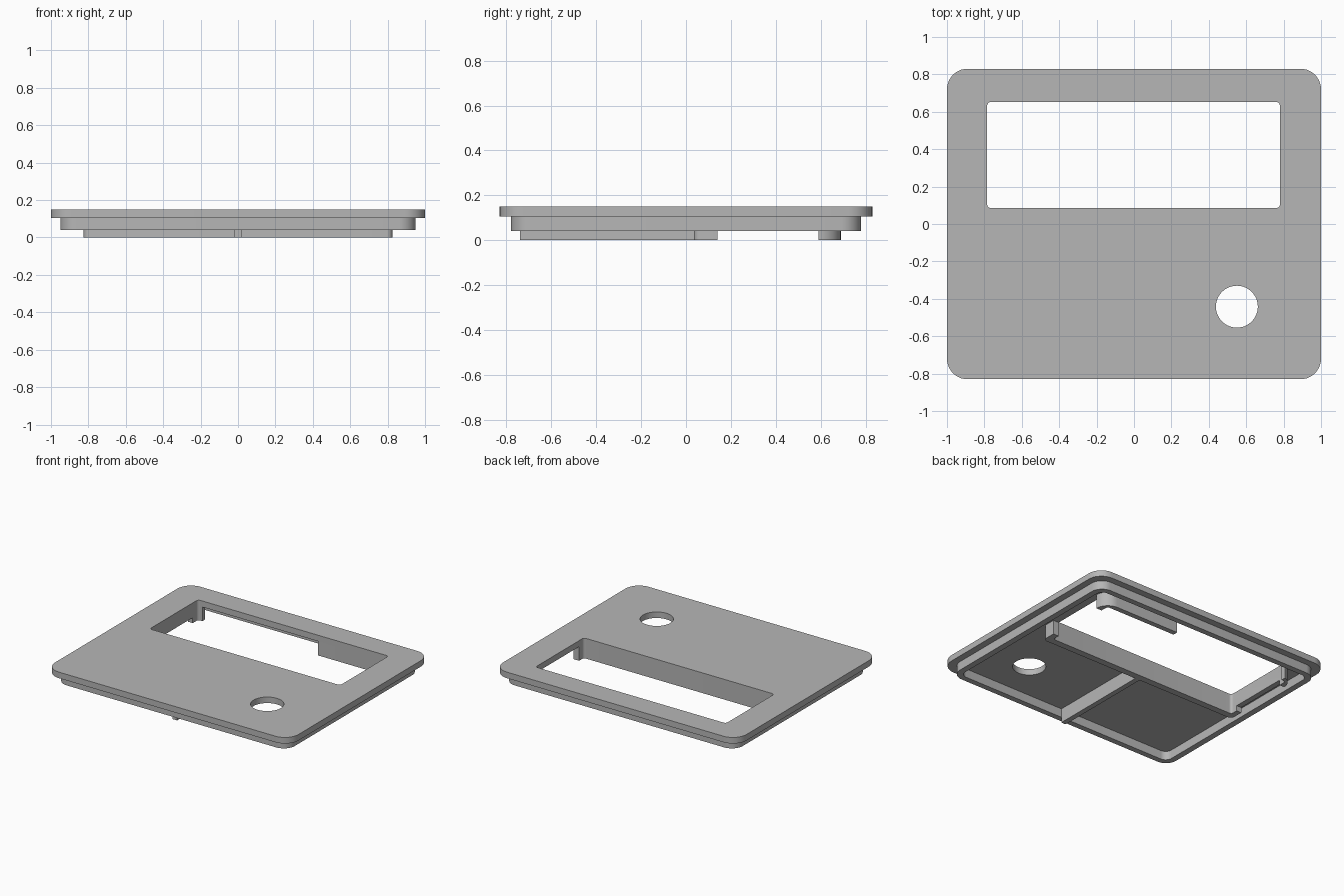
import bpy, bmesh, math

cube = bpy.data.objects.get("Cube")
if cube:
    bpy.data.objects.remove(cube, do_unlink=True)

# Single plain grey plastic
grey = bpy.data.materials.new("grey plastic")
grey.use_nodes = True
colour = (0.47, 0.47, 0.47, 1)
grey.diffuse_color = colour
bsdf = next(n for n in grey.node_tree.nodes if n.type == 'BSDF_PRINCIPLED')
bsdf.inputs["Base Color"].default_value = colour


def rounded(x0, x1, y0, y1, r_low, r_high, steps=10):
    """Rounded rectangle outline, with own radii for the -y and +y corners."""
    corners = [(x1, y1, r_high, 0), (x0, y1, r_high, 1),
               (x0, y0, r_low, 2), (x1, y0, r_low, 3)]
    pts = []
    for cx, cy, r, q in corners:
        mx = cx - r if cx == x1 else cx + r
        my = cy - r if cy == y1 else cy + r
        for i in range(steps + 1 if r else 1):
            a = math.pi / 2 * (q + i / steps)
            pts.append((mx + r * math.cos(a), my + r * math.sin(a)))
    return pts


def circle(cx, cy, r, n=64):
    return [(cx + r * math.cos(math.tau * i / n),
             cy + r * math.sin(math.tau * i / n)) for i in range(n)]


def prism(name, pts, z0, z1):
    """Extrude an outline straight up from z0 to z1."""
    bm = bmesh.new()
    low = bm.faces.new([bm.verts.new((x, y, z0)) for x, y in pts])
    top = bmesh.ops.extrude_face_region(bm, geom=[low])["geom"]
    verts = [v for v in top if isinstance(v, bmesh.types.BMVert)]
    bmesh.ops.translate(bm, verts=verts, vec=(0, 0, z1 - z0))
    bmesh.ops.recalc_face_normals(bm, faces=bm.faces)
    me = bpy.data.meshes.new(name)
    bm.to_mesh(me)
    bm.free()
    me.materials.append(grey)
    ob = bpy.data.objects.new(name, me)
    bpy.context.collection.objects.link(ob)
    return ob


def cut(ob, *cutters):
    """Subtract outlines given as (points, z0, z1)."""
    for pts, z0, z1 in cutters:
        tool = prism("cutter", pts, z0, z1)
        tool.hide_render = True
        mod = ob.modifiers.new("cut", 'BOOLEAN')
        mod.operation = 'DIFFERENCE'
        mod.solver = 'EXACT'
        mod.object = tool
        bpy.context.view_layer.update()
        dg = bpy.context.evaluated_depsgraph_get()
        me = bpy.data.meshes.new_from_object(ob.evaluated_get(dg))
        ob.modifiers.clear()
        ob.data = me
        bpy.data.objects.remove(tool, do_unlink=True)
    return ob


def box(x0, x1, y0, y1):
    return rounded(x0, x1, y0, y1, 0, 0)


TOP, UNDER, RIM = 0.15, 0.105, 0.04
window = rounded(-0.785, 0.78, 0.085, 0.652, 0.02, 0.02)

# Face plate with display window and round button hole
plate = cut(prism("face_plate", rounded(-1, 1, -0.83, 0.83, 0.11, 0.11), UNDER, TOP),
            (window, 0, 1), (circle(0.55, -0.442, 0.112), 0, 1))

# Locating rim under the plate
rim = cut(prism("locating_rim", rounded(-0.95, 0.95, -0.78, 0.78, 0.09, 0.09), RIM, UNDER),
          (rounded(-0.905, 0.905, -0.738, 0.738, 0.05, 0.05), -1, 1))

# Wall around the window, with gaps on three sides
wall = cut(prism("window_wall", rounded(-0.825, 0.825, 0.035, 0.69, 0.03, 0.1), 0, UNDER),
           (window, -1, 1),
           (box(0.7, 0.9, 0.14, 0.59), -1, 1),
           (box(-0.9, -0.7, 0.14, 0.59), -1, RIM),
           (box(-0.75, 0.2, 0.6, 0.8), -1, 1))

# Stiffening rib across the lower half
rib = prism("stiffening_rib", box(-0.02, 0.018, -0.74, 0.036), 0, UNDER)

# Smooth the rounded corners, keep edges sharp
bpy.ops.object.select_all(action='DESELECT')
for ob in (plate, rim, wall, rib):
    ob.select_set(True)
bpy.context.view_layer.objects.active = plate
bpy.ops.object.shade_smooth_by_angle(angle=math.radians(30))
